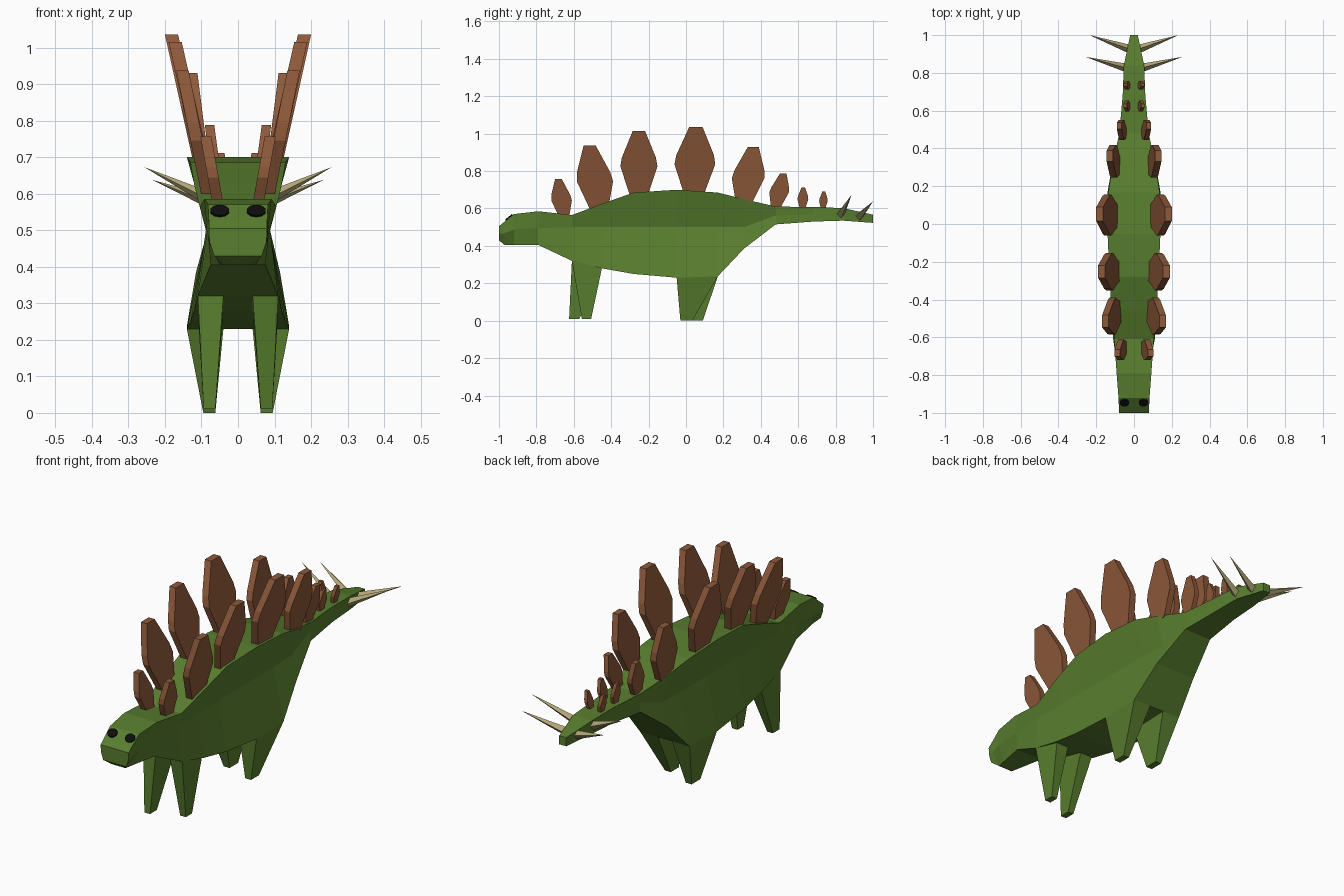
import bpy, bmesh, math
from mathutils import Vector

if "Cube" in bpy.data.objects:
    bpy.data.objects.remove(bpy.data.objects["Cube"])


def material(name, rgb):
    m = bpy.data.materials.new(name)
    m.diffuse_color = (*rgb, 1)
    m.use_nodes = True
    m.node_tree.nodes["Principled BSDF"].inputs["Base Color"].default_value = m.diffuse_color
    return m


GREEN = material("leaf green", (0.10, 0.21, 0.028))
BROWN = material("plate brown", (0.27, 0.10, 0.042))
TAN = material("spike tan", (0.45, 0.39, 0.19))
BLACK = material("eye black", (0.004, 0.004, 0.004))


def loft(name, rings, mat):
    """Skin a list of equal-length point rings and cap both ends."""
    bm = bmesh.new()
    vs = [[bm.verts.new(p) for p in ring] for ring in rings]
    n = len(vs[0])
    for a, b in zip(vs, vs[1:]):
        for i in range(n):
            j = (i + 1) % n
            bm.faces.new((a[i], a[j], b[j], b[i]))
    bm.faces.new(vs[0])
    bm.faces.new(vs[-1])
    bmesh.ops.recalc_face_normals(bm, faces=bm.faces)
    me = bpy.data.meshes.new(name)
    bm.to_mesh(me)
    bm.free()
    me.materials.append(mat)
    ob = bpy.data.objects.new(name, me)
    bpy.context.collection.objects.link(ob)
    return ob


# Body from snout to tail: y, top z, bottom z, half widths at top, waist, bottom
sections = [
    (-1.00, .505, .430, .080, .078, .065),
    (-.97, .530, .405, .080, .080, .040),
    (-.92, .570, .405, .082, .081, .050),
    (-.79, .585, .405, .092, .085, .075),
    (-.61, .565, .320, .105, .088, .110),
    (-.45, .625, .280, .120, .087, .120),
    (-.28, .685, .250, .130, .086, .130),
    (-.05, .700, .230, .140, .085, .140),
    (.17, .685, .237, .135, .083, .140),
    (.31, .650, .385, .115, .080, .115),
    (.48, .610, .515, .078, .073, .078),
    (.68, .608, .530, .060, .060, .060),
    (.84, .602, .535, .054, .054, .054),
    (1.00, .567, .523, .020, .020, .020),
]
rings = []
for y, zt, zb, wt, wm, wb in sections:
    zm = (zt + zb) / 2 if (y < -.7 or y > .4) else .50
    rings.append([(-wt, y, zt), (-wm, y, zm), (-wb, y, zb),
                  (wb, y, zb), (wm, y, zm), (wt, y, zt)])
loft("body", rings, GREEN)


# Legs, tapered, with a staggered step between left and right
def leg(name, s, top_x, top, foot_x, foot, foot_z):
    (y0, z0), (y1, z1) = top
    a, b = top_x
    c, d = foot_x
    f0, f1 = foot
    loft(name, [
        [(s * a, y0, z0), (s * b, y0, z0), (s * b, y1, z1), (s * a, y1, z1)],
        [(s * c, f0, foot_z), (s * d, f0, foot_z), (s * d, f1, foot_z), (s * c, f1, foot_z)],
    ], GREEN)


front_top = ((-.61, .32), (-.45, .28))
rear_top = ((-.05, .23), (.17, .237))
for s, side, front_foot, rear_foot in (
        (1, "right", (-.557, -.507), (-.03, .035)),
        (-1, "left", (-.625, -.57), (.02, .09))):
    leg(side + "_front_leg", s, (.04, .11), front_top, (.062, .094), front_foot, .01)
    leg(side + "_rear_leg", s, (.04, .14), rear_top, (.062, .095), rear_foot, 0)

# Back plates: y, bottom z, top z, half length, base x, top x, backward lean, thickness
plates = [
    (-.667, .555, .757, .055, .052, .088, -.015, .030),
    (-.490, .595, .937, .097, .083, .152, -.025, .034),
    (-.252, .675, 1.015, .099, .095, .172, 0, .036),
    (.048, .680, 1.035, .109, .103, .182, .005, .036),
    (.335, .630, .930, .087, .090, .128, .025, .034),
    (.500, .605, .788, .052, .053, .078, .020, .026),
    (.625, .600, .712, .029, .030, .046, .002, .018),
    (.735, .598, .692, .023, .030, .046, .002, .018),
]
outline = [(-.5, 0), (.5, 0), (1, .44), (.92, .58), (.33, 1), (-.33, 1), (-.92, .58), (-1, .44)]
for i, (y, z0, z1, r, x0, x1, lean, t) in enumerate(plates):
    for s, side in ((1, "right"), (-1, "left")):
        faces = []
        for off in (-t / 2, t / 2):
            faces.append([(s * (x0 + (x1 - x0) * v + off), y + u * r + lean * (2 * v - 1),
                           z0 + (z1 - z0) * v) for u, v in outline])
        loft(f"{side}_back_plate_{i + 1}", faces, BROWN)

# Tail spikes: four-sided points
for i, (base, tip) in enumerate((((.035, .825, .565), (.257, .885, .673)),
                                 ((.020, .925, .555), (.235, 1.0, .638)))):
    for s, side in ((1, "right"), (-1, "left")):
        p = Vector((s * base[0], base[1], base[2]))
        q = Vector((s * tip[0], tip[1], tip[2]))
        d = q - p
        bpy.ops.mesh.primitive_cone_add(vertices=4, radius1=.023, radius2=0, depth=d.length,
                                        location=(p + q) / 2,
                                        rotation=d.to_track_quat('Z', 'Y').to_euler())
        ob = bpy.context.object
        ob.name = f"{side}_tail_spike_{i + 1}"
        ob.data.materials.append(TAN)

# Eyes: thin discs on the sloping brow
slope = math.atan2(.04, .05)
for s, side in ((1, "right"), (-1, "left")):
    bpy.ops.mesh.primitive_cylinder_add(vertices=10, radius=.026, depth=.009,
                                        location=(s * .05, -.946, .552),
                                        rotation=(slope, 0, 0))
    ob = bpy.context.object
    ob.name = side + "_eye"
    ob.scale = (1, .9, 1)
    ob.data.materials.append(BLACK)
